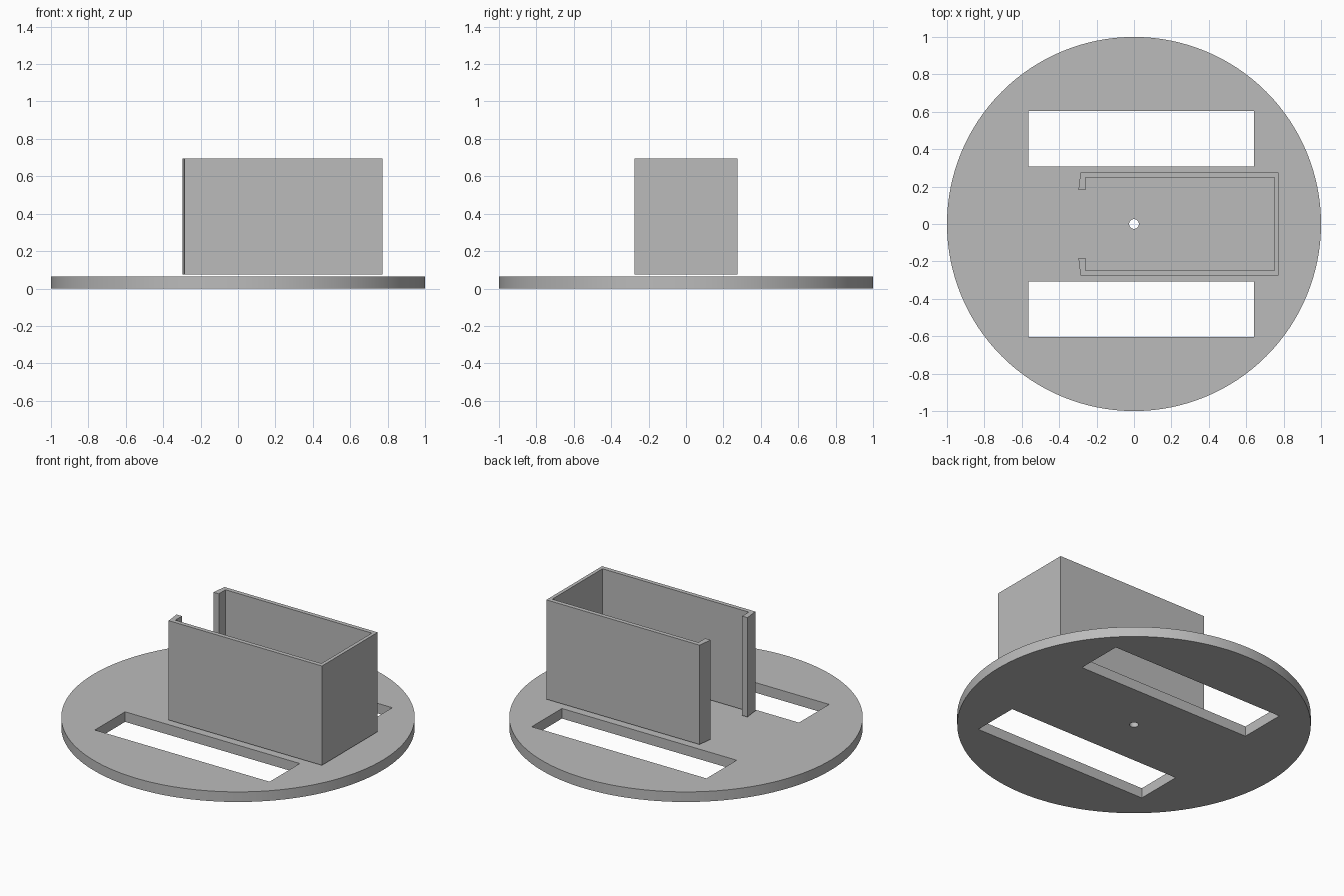
import bpy
import bmesh
import math

if "Cube" in bpy.data.objects:
    bpy.data.objects.remove(bpy.data.objects["Cube"])

# Single grey plastic
grey = bpy.data.materials.new("grey_plastic")
grey.use_nodes = True
grey.diffuse_color = (0.5, 0.5, 0.5, 1)
grey.node_tree.nodes["Principled BSDF"].inputs["Base Color"].default_value = (0.5, 0.5, 0.5, 1)


def prism(name, outline, bottom, top):
    """Extrude a flat outline from bottom to top."""
    bm = bmesh.new()
    face = bm.faces.new([bm.verts.new((x, y, bottom)) for x, y in outline])
    result = bmesh.ops.extrude_face_region(bm, geom=[face])
    new_verts = [v for v in result["geom"] if isinstance(v, bmesh.types.BMVert)]
    bmesh.ops.translate(bm, verts=new_verts, vec=(0, 0, top - bottom))
    bmesh.ops.recalc_face_normals(bm, faces=bm.faces)
    mesh = bpy.data.meshes.new(name)
    bm.to_mesh(mesh)
    bm.free()
    mesh.materials.append(grey)
    obj = bpy.data.objects.new(name, mesh)
    bpy.context.collection.objects.link(obj)
    return obj


def circle(radius, count):
    return [(radius * math.cos(2 * math.pi * i / count),
             radius * math.sin(2 * math.pi * i / count)) for i in range(count)]


def activate(obj):
    bpy.ops.object.select_all(action="DESELECT")
    obj.select_set(True)
    bpy.context.view_layer.objects.active = obj


def cut(target, cutter):
    activate(target)
    modifier = target.modifiers.new("cut", "BOOLEAN")
    modifier.operation = "DIFFERENCE"
    modifier.solver = "EXACT"
    modifier.object = cutter
    bpy.ops.object.modifier_apply(modifier=modifier.name)
    bpy.data.objects.remove(cutter)


# Round base with two long slots and a centre hole
base = prism("base_disc", circle(1, 128), 0, 0.063)
for side in (-1, 1):
    slot = [(-0.565, side * 0.307), (0.642, side * 0.307),
            (0.642, side * 0.605), (-0.565, side * 0.605)]
    cut(base, prism("slot_cutter", slot, -0.1, 0.2))
cut(base, prism("hole_cutter", circle(0.026, 32), -0.1, 0.2))
activate(base)
bpy.ops.object.shade_smooth_by_angle(angle=math.radians(30))

# Open-ended holder wall with inward lips, mirrored across y
half = [(0.772, 0.275), (-0.286, 0.275), (-0.297, 0.182),
        (-0.26, 0.182), (-0.26, 0.248), (0.75, 0.248)]
outline = half + [(x, -y) for x, y in reversed(half)]
prism("holder_wall", outline, 0.074, 0.694)
